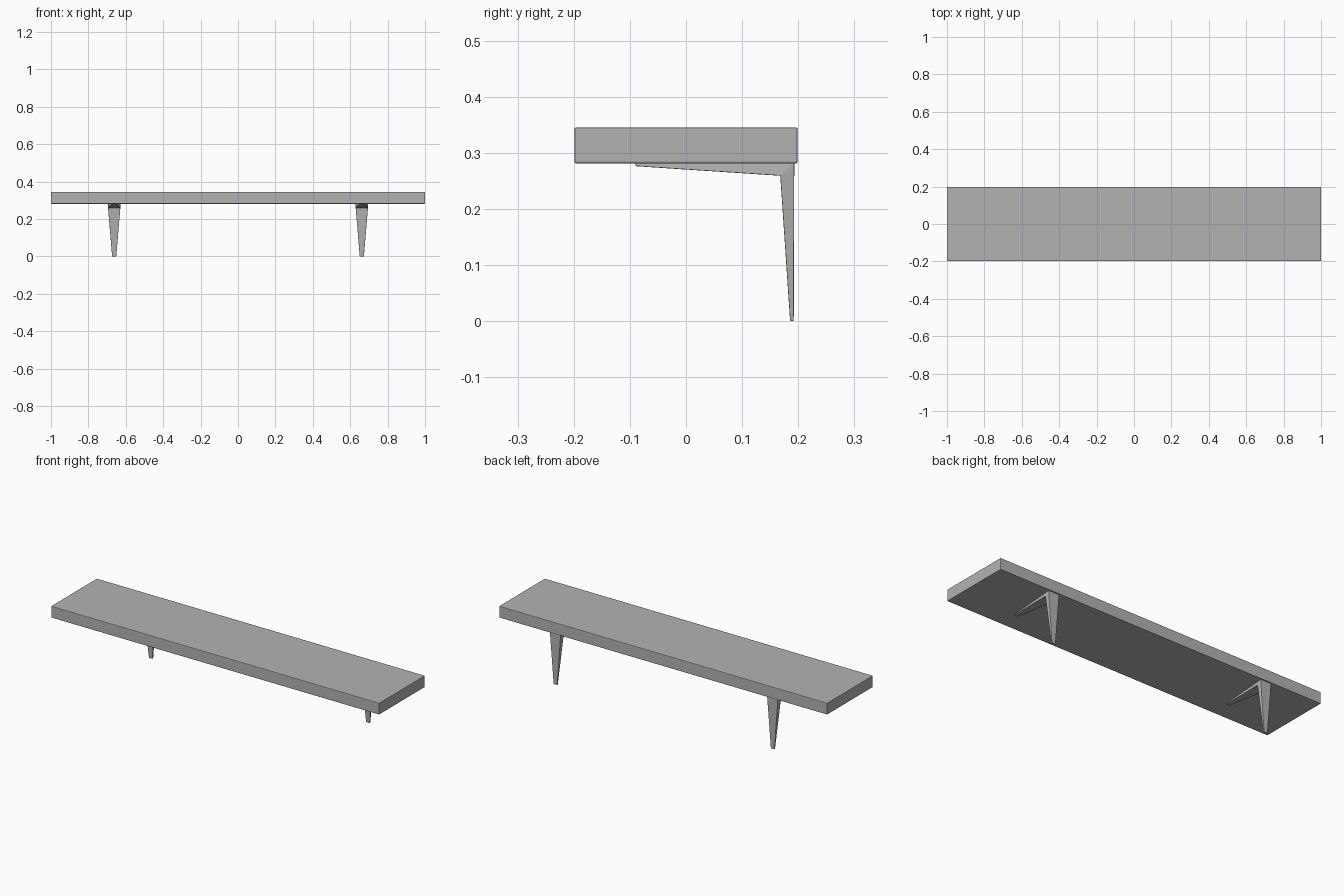
import bpy, bmesh

if "Cube" in bpy.data.objects:
    bpy.data.objects.remove(bpy.data.objects["Cube"])

# Dark grey finish shared by all parts
grey = bpy.data.materials.new("dark_grey")
grey.diffuse_color = (0.45, 0.45, 0.45, 1)
grey.use_nodes = True
grey.node_tree.nodes["Principled BSDF"].inputs["Base Color"].default_value = grey.diffuse_color


def add_bevel(obj, width, segments):
    mod = obj.modifiers.new("soft_edges", "BEVEL")
    mod.width = width
    mod.segments = segments
    mod.limit_method = "ANGLE"


def make_object(name, bm):
    bmesh.ops.recalc_face_normals(bm, faces=bm.faces)
    mesh = bpy.data.meshes.new(name)
    bm.to_mesh(mesh)
    bm.free()
    mesh.materials.append(grey)
    obj = bpy.data.objects.new(name, mesh)
    bpy.context.collection.objects.link(obj)
    return obj


# Shelf board
bm = bmesh.new()
bmesh.ops.create_cube(bm, size=1)
bmesh.ops.scale(bm, vec=(2, 0.398, 0.064), verts=bm.verts)
bmesh.ops.translate(bm, vec=(0, 0, 0.313), verts=bm.verts)
add_bevel(make_object("shelf_board", bm), 0.003, 2)


# L bracket: sections of (outer y,z), (inner y,z), half width, from foot to arm tip
SECTIONS = [
    ((0.192, 0.0), (0.1855, 0.0), 0.011),
    ((0.193, 0.281), (0.168, 0.259), 0.033),
    ((-0.090, 0.281), (-0.090, 0.276), 0.011),
]


def bracket(name, x):
    bm = bmesh.new()
    rings = []
    for outer, inner, w in SECTIONS:
        rings.append([bm.verts.new((x + s * w, p[0], p[1]))
                      for p, s in ((outer, -1), (outer, 1), (inner, 1), (inner, -1))])
    for a, b in zip(rings, rings[1:]):
        for i in range(4):
            j = (i + 1) % 4
            bm.faces.new((a[i], a[j], b[j], b[i]))
    bm.faces.new(rings[0])
    bm.faces.new(rings[-1])
    add_bevel(make_object(name, bm), 0.0015, 2)


# Mirrored pair of brackets
bracket("left_bracket", -0.662)
bracket("right_bracket", 0.662)
